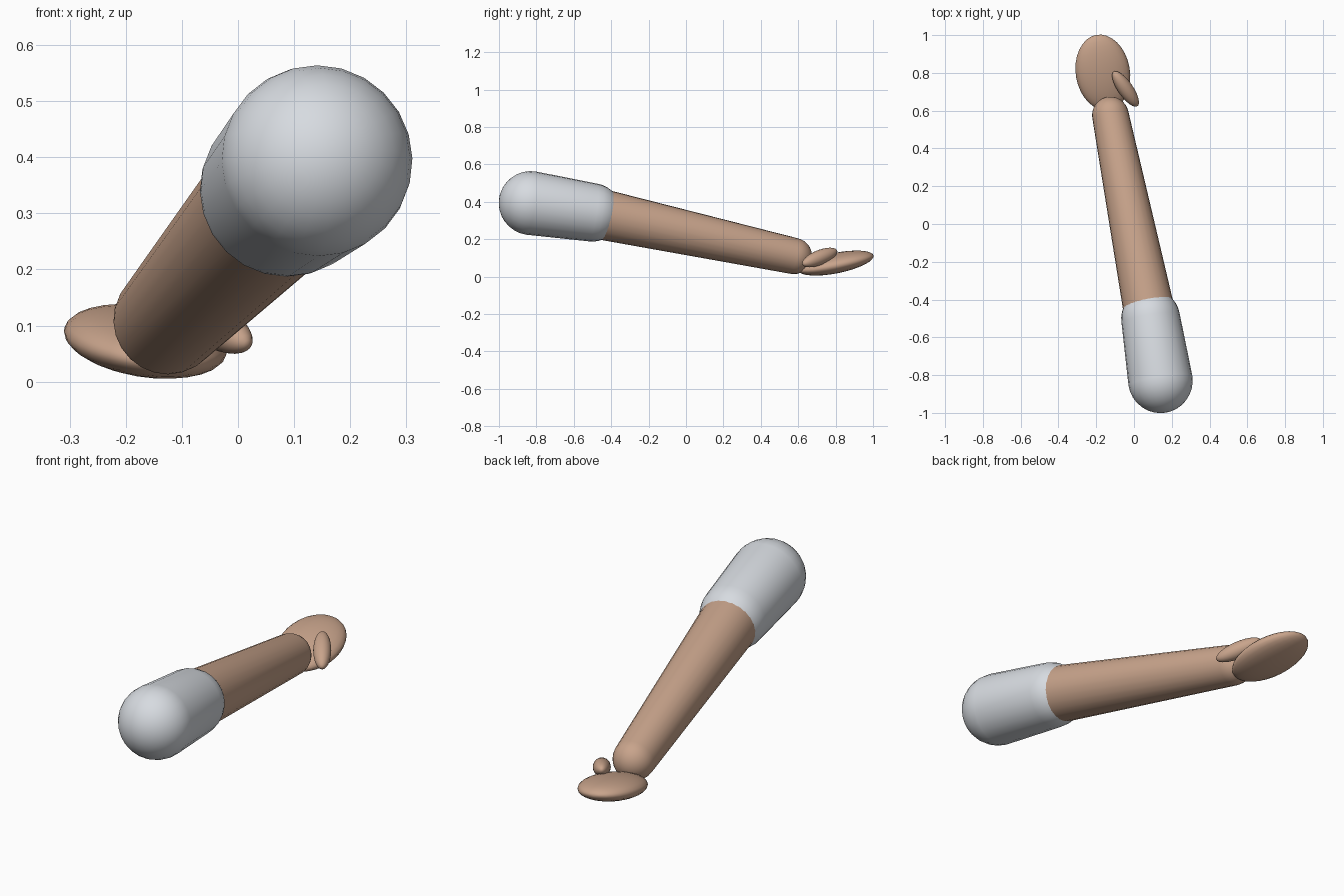
import bpy, bmesh, math
from mathutils import Vector, Matrix

cube = bpy.data.objects.get("Cube")
if cube:
    bpy.data.objects.remove(cube, do_unlink=True)


def material(name, rgb):
    m = bpy.data.materials.new(name)
    m.use_nodes = True
    m.diffuse_color = (*rgb, 1)
    m.node_tree.nodes["Principled BSDF"].inputs["Base Color"].default_value = (*rgb, 1)
    return m


skin = material("skin tan", (0.58, 0.37, 0.26))
cloth = material("sleeve grey", (0.68, 0.71, 0.75))


def frame(axis, up=(0, 0, 1), roll=0):
    """Rotation whose local z follows the axis and local y leans to up."""
    z = Vector(axis).normalized()
    x = Vector(up).cross(z).normalized()
    y = z.cross(x)
    m = Matrix((x, y, z)).transposed()
    return (m @ Matrix.Rotation(roll, 3, 'Z')).to_4x4()


def finish(name, bm, mat):
    mesh = bpy.data.meshes.new(name)
    bmesh.ops.recalc_face_normals(bm, faces=bm.faces)
    for f in bm.faces:
        f.smooth = True
    bm.to_mesh(mesh)
    bm.free()
    mesh.materials.append(mat)
    ob = bpy.data.objects.new(name, mesh)
    bpy.context.scene.collection.objects.link(ob)
    return ob


def capsule(name, start, end, r0, r1, mat, sides=24):
    """Tapered tube with a round cap at each end."""
    start, end = Vector(start), Vector(end)
    bm = bmesh.new()
    bmesh.ops.create_uvsphere(bm, u_segments=sides, v_segments=16, radius=1)
    length = (end - start).length
    # split the equator so each half can move to its own end
    ring = [e for e in bm.edges if all(abs(v.co.z) < 1e-4 for v in e.verts)]
    bmesh.ops.split_edges(bm, edges=ring)
    for f in list(bm.faces):
        top = f.calc_center_median().z > 0
        for v in f.verts:
            v.tag = top
    for v in bm.verts:
        v.co = v.co * (r1 if v.tag else r0) + Vector((0, 0, length if v.tag else 0))
    edges = [e for e in bm.edges if e.is_boundary]
    bmesh.ops.bridge_loops(bm, edges=edges)
    bm.transform(Matrix.Translation(start) @ frame(end - start))
    return finish(name, bm, mat)


def ellipsoid(name, centre, axis, radii, mat, roll=0):
    bm = bmesh.new()
    bmesh.ops.create_uvsphere(bm, u_segments=24, v_segments=16, radius=1)
    bm.transform(Matrix.Translation(centre) @ frame(axis, roll=roll)
                 @ Matrix.Diagonal((*radii, 1)))
    return finish(name, bm, mat)


# Sleeved upper arm, bare forearm
elbow = (0.088, -0.5, 0.343)
capsule("sleeve", (0.14, -0.83, 0.393), elbow, 0.171, 0.156, cloth)
capsule("forearm", elbow, (-0.125, 0.577, 0.11), 0.137, 0.097, skin)

# Flat hand and thumb
ellipsoid("palm", (-0.165, 0.802, 0.072), (-0.17, 0.96, 0.2),
          (0.144, 0.053, 0.206), skin, roll=math.radians(4))
ellipsoid("thumb", (-0.045, 0.715, 0.102), (-0.54, 0.78, 0.31),
          (0.04, 0.04, 0.116), skin)
